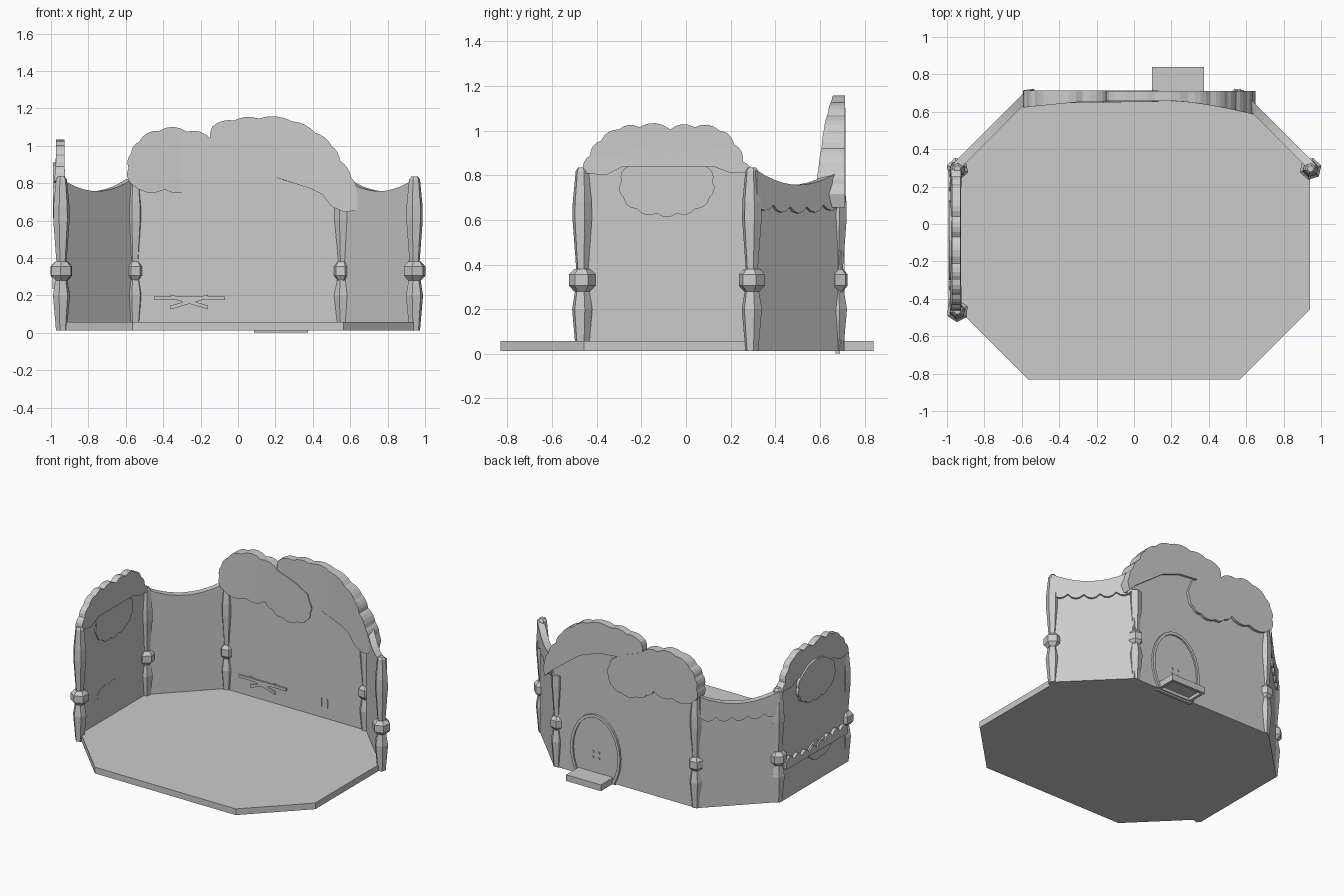
import bpy, bmesh, math
from mathutils import Vector

if "Cube" in bpy.data.objects:
    bpy.data.objects.remove(bpy.data.objects["Cube"])

R2 = math.sqrt(0.5)
LEFT = ((-0.94, 0), (0, 1))            # origin and direction; outward is 90 deg to the left
BACK = ((0, 0.66), (1, 0))
DIAG_L = ((-0.94, 0.285), (R2, R2))
DIAG_R = ((0.565, 0.66), (R2, -R2))


def finish(name, bm):
    bmesh.ops.recalc_face_normals(bm, faces=bm.faces)
    me = bpy.data.meshes.new(name)
    bm.to_mesh(me)
    bm.free()
    ob = bpy.data.objects.new(name, me)
    bpy.context.collection.objects.link(ob)
    return ob


def plate(name, wall, outline, inner, outer):
    """Upright slab of outline (u, z) on a wall; inner depth is a number or f(u, z)."""
    (ox, oy), (dx, dy) = wall
    pts = []
    for p in outline:                  # drop doubled points
        if not pts or (Vector(p) - Vector(pts[-1])).length > 1e-4:
            pts.append(p)
    bm = bmesh.new()
    a = [bm.verts.new((u, 0, z)) for u, z in pts]
    b = [bm.verts.new((u, 1, z)) for u, z in pts]
    n = len(a)
    caps = [bm.faces.new(a), bm.faces.new(b[::-1])]
    for i in range(n):
        j = (i + 1) % n
        bm.faces.new((a[j], a[i], b[i], b[j]))
    bm.normal_update()
    bmesh.ops.triangulate(bm, faces=caps, ngon_method='EAR_CLIP')
    if callable(inner):                # slice so the face can curve
        for k in range(-5, 7):
            bmesh.ops.bisect_plane(bm, geom=bm.verts[:] + bm.edges[:] + bm.faces[:],
                                   plane_co=(k * 0.1, 0, 0), plane_no=(1, 0, 0))
        bmesh.ops.triangulate(bm, faces=bm.faces[:])
    for v in bm.verts:
        u, side, z = v.co
        d = inner if side < 0.5 else outer
        d = d(u, z) if callable(d) else d
        v.co = (ox + dx * u - dy * d, oy + dy * u + dx * d, z)
    return finish(name, bm)


def lobes(pts, bulge=0.2, steps=4, closed=True):
    """Puffy outline: each clockwise chord bulges outward."""
    out = []
    for i in range(len(pts) if closed else len(pts) - 1):
        a, b = Vector(pts[i]), Vector(pts[(i + 1) % len(pts)])
        c = b - a
        for k in range(steps):
            t = k / steps
            out.append(a + c * t + Vector((-c.y, c.x)) * bulge * 4 * t * (1 - t))
    if not closed:
        out.append(Vector(pts[-1]))
    return [(p.x, p.y) for p in out]


def lathe(name, x, y, profile, sides, turn=0.0):
    bm = bmesh.new()
    rings = [[bm.verts.new((x + r * math.cos(turn + 2 * math.pi * i / sides),
                            y + r * math.sin(turn + 2 * math.pi * i / sides), z))
              for i in range(sides)] for r, z in profile]
    for a, b in zip(rings, rings[1:]):
        for i in range(sides):
            j = (i + 1) % sides
            bm.faces.new((a[i], a[j], b[j], b[i]))
    bm.faces.new(rings[0][::-1])
    bm.faces.new(rings[-1])
    return finish(name, bm)


def rect(u0, u1, z0, z1):
    return [(u0, z0), (u0, z1), (u1, z1), (u1, z0)]


# octagonal floor
bm = bmesh.new()
half = [(0.565, -0.832), (0.94, -0.457), (0.94, 0.285), (0.565, 0.66)]
loop = half + [(-x, y) for x, y in reversed(half)]
low = [bm.verts.new((x, y, 0.013)) for x, y in loop]
top = [bm.verts.new((x, y, 0.058)) for x, y in loop]
bm.faces.new(low[::-1])
bm.faces.new(top)
for i in range(8):
    j = (i + 1) % 8
    bm.faces.new((low[i], low[j], top[j], top[i]))
finish("floor", bm)

# walls
arc = [(-0.57, 0.83), (-0.3, 0.915), (0.0, 0.955), (0.2, 0.935), (0.35, 0.88), (0.58, 0.71)]
plate("left_wall", LEFT, [(-0.46, 0.013), (-0.46, 0.82), (-0.3, 0.87), (0.15, 0.87),
                          (0.285, 0.82), (0.285, 0.013)], 0, 0.03)
plate("back_wall", BACK, [(-0.57, 0.013)] + arc + [(0.58, 0.013)], 0, 0.035)
L = 0.53
sag = [(L * i / 10, 0.757 + 0.065 * abs(2 * i / 10 - 1) ** 2) for i in range(11)]
for side, wall in (("left", DIAG_L), ("right", DIAG_R)):
    plate(side + "_corner_wall", wall, [(0, 0.013)] + sag + [(L, 0.013)], 0, 0.03)
    hem = lobes([(L - L * i / 5, 0.655 + 0.02 * abs(2 * i / 5 - 1)) for i in range(6)],
                0.28, 4, False)
    plate(side + "_valance", wall, sag + hem, 0, 0.046)

# corner posts with beads
post = [(0.03, 0.013), (0.036, 0.08), (0.047, 0.2), (0.03, 0.3), (0.028, 0.38),
        (0.045, 0.6), (0.044, 0.68), (0.03, 0.82), (0.018, 0.835)]
bead = [(0.036, 0.28), (0.06, 0.305), (0.06, 0.355), (0.036, 0.38)]
spots = {"front_left": (-0.944, -0.465), "mid_left": (-0.944, 0.295),
         "back_left": (-0.555, 0.676), "back_right": (0.555, 0.676), "mid_right": (0.944, 0.295)}
for key, (x, y) in spots.items():
    prof = post if key != "back_right" else post[:7]
    lathe(key + "_post", x, y, prof, 6, 0.25)
    shrink = 0.85 if "back" in key else 1.0
    lathe(key + "_bead", x, y, [(r * shrink, z) for r, z in bead], 6, math.atan2(y, x))

# foliage on the left wall
crown = lobes([(-0.46, 0.81), (-0.43, 0.89), (-0.38, 0.955), (-0.3, 1.005), (-0.21, 1.015),
               (-0.07, 1.005), (0.04, 1.015), (0.15, 1.0), (0.215, 0.94), (0.255, 0.86),
               (0.295, 0.81)], 0.17, 4, False)
plate("left_crown", LEFT, crown + [(0.2, 0.81), (0.12, 0.84), (-0.28, 0.84), (-0.36, 0.80)],
      lambda u, z: -0.012 - 0.05 * max(0, 0.9 - z), lambda u, z: 0.034 + 0.1 * max(0, 0.9 - z))
puff = lobes([(-0.26, 0.84), (0.09, 0.84), (0.12, 0.77), (0.105, 0.7), (0.04, 0.65),
              (-0.04, 0.63), (-0.13, 0.63), (-0.22, 0.65), (-0.28, 0.7), (-0.29, 0.77)], 0.2)
plate("left_hanging_puff", LEFT, puff, -0.008, 0.05)
hedge_top = lobes([(-0.44 + 0.088 * i, 0.275 + 0.015 * math.sin(i)) for i in range(9)],
                  0.36, 4, False)
plate("left_hedge", LEFT, hedge_top + [(0.264, 0.24), (-0.44, 0.235)], 0.001, 0.052)
bush = lobes([(-0.27, 0.265), (-0.14, 0.295), (0.0, 0.27), (-0.04, 0.2), (-0.14, 0.185),
              (-0.23, 0.2)], 0.18)
plate("left_low_bush", LEFT, bush, -0.002, 0.042)


# foliage over the back wall, thickening toward the corners
def thick(u, z):
    return -0.002 - 0.075 * max(0, (u - 0.2) / 0.45) ** 1.5 - 0.03 * max(0, (-u - 0.3) / 0.3)


west = lobes([(-0.575, 0.80), (-0.585, 0.88), (-0.57, 0.96), (-0.53, 1.02), (-0.42, 1.08),
              (-0.275, 1.075), (-0.14, 1.03)], 0.16, 4, False)
west += [(0.0, 0.98), (0.1, 0.92)]
west += lobes([(0.12, 0.86), (0.12, 0.79), (0.085, 0.725), (0.02, 0.70), (-0.1, 0.70),
               (-0.18, 0.735), (-0.24, 0.78), (-0.39, 0.765), (-0.575, 0.80)], 0.17, 4, False)
plate("back_west_foliage", BACK, west, lambda u, z: thick(u, z) - 0.006, 0.055)
east = lobes([(-0.145, 1.02), (-0.135, 1.105), (-0.02, 1.135), (0.11, 1.145), (0.29, 1.13),
              (0.41, 1.07), (0.5, 1.0), (0.545, 0.92), (0.605, 0.83), (0.635, 0.76)],
             0.11, 4, False) + [(0.65, 0.715), (0.635, 0.655)]
skirt = [(0.57, 0.645), (0.5, 0.675), (0.45, 0.74), (0.39, 0.77), (0.25, 0.815),
         (0.12, 0.86), (0.0, 0.9), (-0.1, 0.97), (-0.12, 1.0)]
plate("back_east_foliage", BACK, east + skirt, thick, 0.012)
plate("back_east_foliage_outer", BACK, east + arc[:1:-1] + [(-0.12, 0.96)], 0.005, 0.052)


# rounded door, its frame, sill and the step
def arch(r, top_r, base):
    a0 = math.asin((base - 0.2) / top_r)
    return [(0.232 - r * math.cos(t), 0.2 + top_r * math.sin(t))
            for t in [a0 + (math.pi - 2 * a0) * i / 18 for i in range(19)]]


plate("door_frame", BACK, arch(0.2, 0.28, 0.013) + arch(0.18, 0.258, 0.013)[::-1], 0.0, 0.05)
plate("door_panel", BACK, arch(0.185, 0.262, 0.013), 0.0, 0.039)
plate("door_sill", BACK, rect(0.085, 0.375, 0.002, 0.03), 0.01, 0.03)
for u in (0.2, 0.25):
    plate("door_inner_bar", BACK, rect(u, u + 0.01, 0.135, 0.2), -0.004, 0.02)
    for z in (0.16, 0.2):
        plate("door_stud", BACK, rect(u, u + 0.012, z, z + 0.012), 0.03, 0.044)
plate("door_step", BACK, rect(0.095, 0.373, 0.035, 0.058), 0.03, 0.18)
plate("step_front_rim", BACK, rect(0.095, 0.373, 0.013, 0.036), 0.16, 0.18)
for u in (0.095, 0.353):
    plate("step_side_rim", BACK, rect(u, u + 0.02, 0.013, 0.036), 0.03, 0.18)

# crossed planks inside
plate("plank_bar", BACK, rect(-0.45, -0.07, 0.175, 0.195), -0.012, 0.01)
for s in (1, -1):
    plate("crossed_plank", BACK, [(-0.26 - 0.1 * s, 0.125), (-0.26 - 0.1 * s, 0.145),
                                  (-0.26 + 0.1 * s, 0.205), (-0.26 + 0.1 * s, 0.185)],
          -0.01, 0.01)
